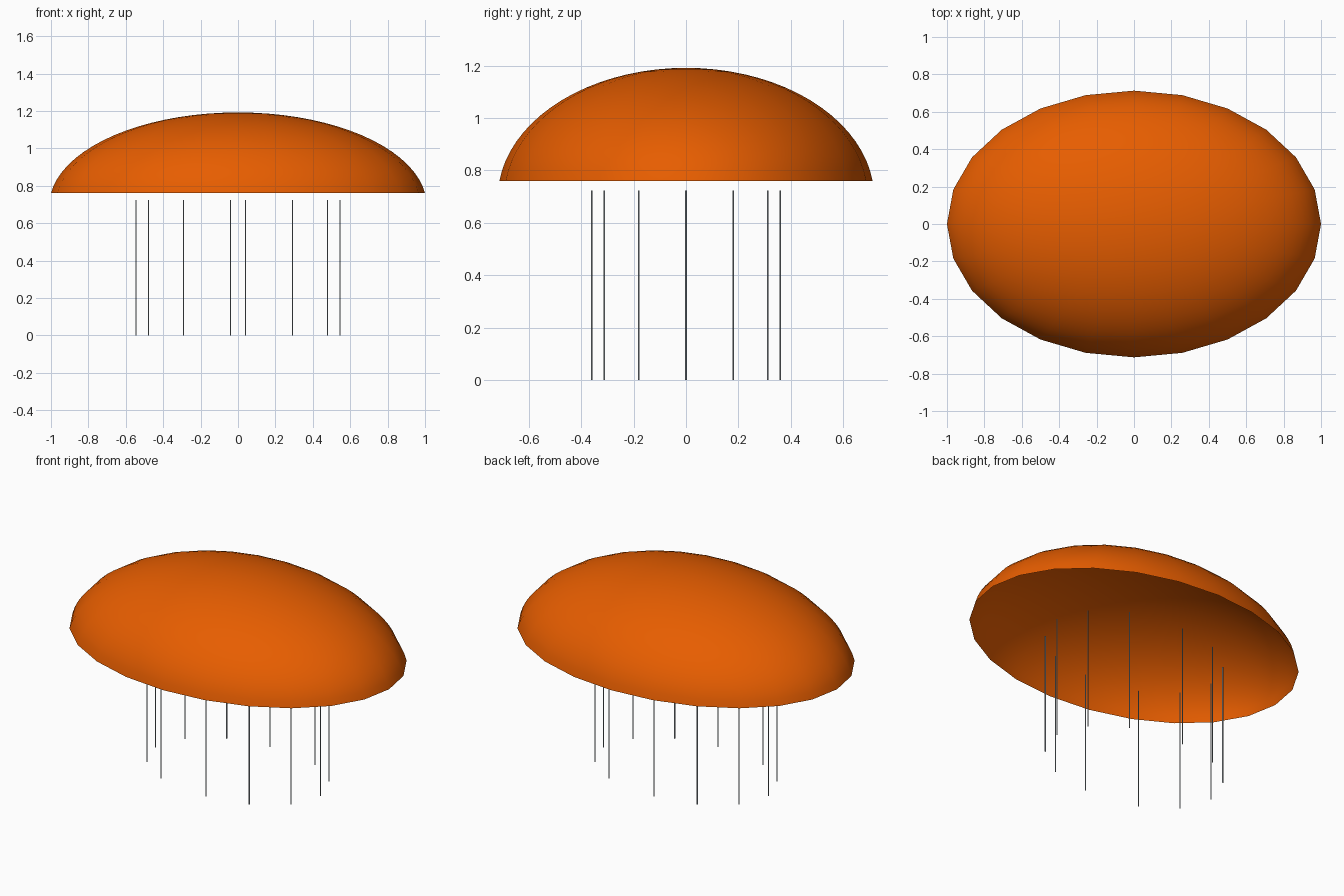
import bpy, bmesh, math

if "Cube" in bpy.data.objects:
    bpy.data.objects.remove(bpy.data.objects["Cube"])

SEGMENTS = 24            # sides of the dome
RIM_Z, TOP_Z = 0.76, 1.192
RIM_X, RIM_Y = 1.0, 0.713
CUT = math.radians(7.5)  # latitude at which the ellipsoid is cut off
RINGS = 18


def material(name, color):
    mat = bpy.data.materials.new(name)
    mat.diffuse_color = (*color, 1)
    mat.use_nodes = True
    mat.node_tree.nodes["Principled BSDF"].inputs["Base Color"].default_value = mat.diffuse_color
    return mat


def add_object(name, bm, mat):
    mesh = bpy.data.meshes.new(name)
    bm.to_mesh(mesh)
    bm.free()
    mesh.materials.append(mat)
    obj = bpy.data.objects.new(name, mesh)
    bpy.context.collection.objects.link(obj)
    return obj


orange = material("burnt orange", (0.8, 0.11, 0.0))
grey = material("steel grey", (0.42, 0.48, 0.52))

# Canopy: open, hollow cap of an ellipsoid
height = (TOP_Z - RIM_Z) / (1 - math.sin(CUT))
centre_z = TOP_Z - height
bm = bmesh.new()
rings = []
for r in range(RINGS):
    lat = CUT + (math.pi / 2 - CUT) * r / RINGS
    k = math.cos(lat) / math.cos(CUT)
    z = centre_z + height * math.sin(lat)
    rings.append([bm.verts.new((RIM_X * k * math.cos(a), RIM_Y * k * math.sin(a), z))
                  for a in (math.tau * i / SEGMENTS for i in range(SEGMENTS))])
apex = bm.verts.new((0, 0, TOP_Z))
for i in range(SEGMENTS):
    j = (i + 1) % SEGMENTS
    for low, high in zip(rings, rings[1:]):
        bm.faces.new((low[i], low[j], high[j], high[i]))
    bm.faces.new((rings[-1][i], rings[-1][j], apex))
for f in bm.faces:
    f.smooth = True
add_object("canopy", bm, orange)

# Hanging strands: twelve thin rods on an oval, the two halves pushed apart
STRAND_TOP, STRAND_RADIUS = 0.723, 0.003
for i in range(12):
    a = math.tau * i / 12
    side = 1 if i < 3 or i >= 9 else -1
    x = 0.505 * math.cos(a) + 0.04 * side
    y = 0.36 * math.sin(a)
    bm = bmesh.new()
    bmesh.ops.create_cone(bm, cap_ends=True, segments=6, radius1=STRAND_RADIUS,
                          radius2=STRAND_RADIUS, depth=STRAND_TOP)
    strand = add_object(f"strand_{i + 1}", bm, grey)
    strand.location = (x, y, STRAND_TOP / 2)
